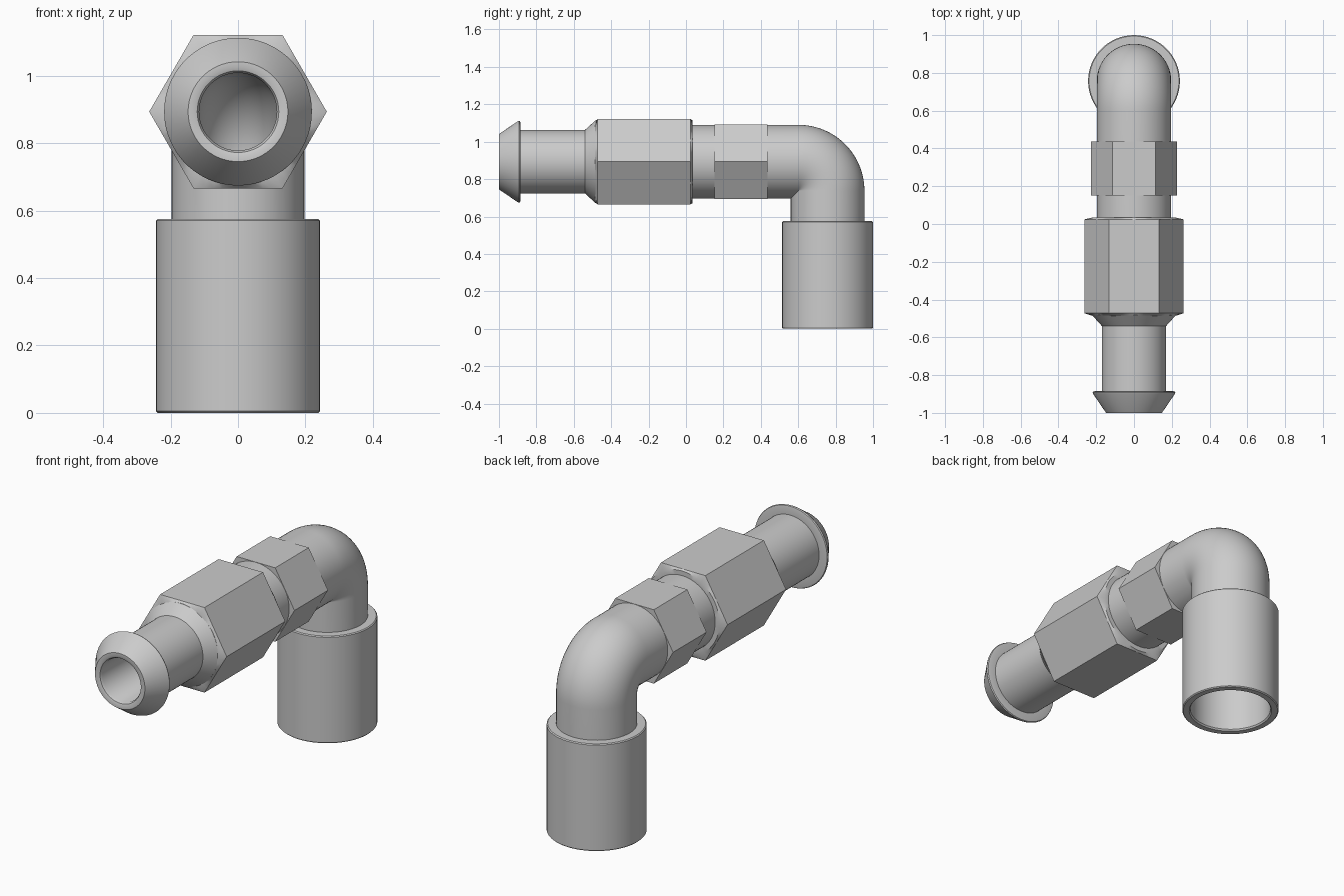
import bpy
import bmesh
from math import cos, sin, pi, radians
from mathutils import Vector

SIDES = 60
AXIS_Z = 0.893      # height of the horizontal bore
DROP_Y = 0.757      # position of the vertical bore
BEND = 0.155        # centreline radius of the elbow

if "Cube" in bpy.data.objects:
    bpy.data.objects.remove(bpy.data.objects["Cube"])


def section(y, z, turn, radius, hexagonal=False):
    """Ring of points across a path heading +y, pitched down by turn.
    For hexagons, radius is half the distance across flats."""
    up = Vector((0, sin(turn), cos(turn)))
    ring = []
    for i in range(SIDES):
        a = 2 * pi * i / SIDES
        r = radius / cos(a % (pi / 3) - pi / 6) if hexagonal else radius
        # keep the corner exact despite rounding
        if hexagonal and i % (SIDES // 6) == 0:
            r = radius / cos(pi / 6)
        ring.append(Vector((r * cos(a), y, z)) + up * r * sin(a))
    return ring


def loft(name, rings):
    """Skin a closed cycle of rings: along the outside, back down the bore."""
    bm = bmesh.new()
    loops = [[bm.verts.new(p) for p in ring] for ring in rings]
    for a, b in zip(loops, loops[1:] + loops[:1]):
        for i in range(SIDES):
            j = (i + 1) % SIDES
            bm.faces.new((a[i], a[j], b[j], b[i]))
    bmesh.ops.recalc_face_normals(bm, faces=bm.faces)
    mesh = bpy.data.meshes.new(name)
    bm.to_mesh(mesh)
    bm.free()
    obj = bpy.data.objects.new(name, mesh)
    bpy.context.collection.objects.link(obj)
    bpy.ops.object.select_all(action='DESELECT')
    obj.select_set(True)
    bpy.context.view_layer.objects.active = obj
    bpy.ops.object.shade_smooth_by_angle(angle=radians(30))
    return obj


def along_y(name, profile):
    loft(name, [section(p[0], AXIS_Z, 0, *p[1:]) for p in profile])


def elbow_path(radius):
    """Rings along the horizontal run, round the bend and down the drop."""
    y0, z0 = DROP_Y - BEND, AXIS_Z - BEND
    rings = [section(0, AXIS_Z, 0, radius)]
    for i in range(25):
        t = pi / 2 * i / 24
        rings.append(section(y0 + BEND * sin(t), z0 + BEND * cos(t), t, radius))
    rings.append(section(DROP_Y, 0.45, pi / 2, radius))
    return rings


# Barbed hose tail with a rounded lip, flaring into the nut
along_y("hose_tail", [
    (-0.985, 0.115), (-0.996, 0.121), (-1.0, 0.132), (-1.0, 0.148),
    (-0.9, 0.216), (-0.893, 0.219), (-0.887, 0.216), (-0.885, 0.208),
    (-0.885, 0.17), (-0.54, 0.17), (-0.485, 0.22), (-0.4, 0.22),
    (0.0, 0.19), (0.0, 0.115)])

# Large union nut with lightly chamfered corners
along_y("union_nut", [
    (-0.487, 0.217), (-0.472, 0.228, True), (0.024, 0.228, True),
    (0.034, 0.222), (0.034, 0.195), (-0.487, 0.16)])

# Smaller hexagon on the elbow body
along_y("body_hex", [
    (0.152, 0.198, True), (0.436, 0.198, True), (0.436, 0.18), (0.152, 0.18)])

# Hollow elbow
loft("elbow", elbow_path(0.197) + elbow_path(0.115)[::-1])

# Open socket around the drop of the elbow
loft("socket", [section(DROP_Y, z, pi / 2, r) for z, r in (
    (0.575, 0.19), (0.575, 0.238), (0.57, 0.243), (0.005, 0.243),
    (0.0, 0.238), (0.0, 0.208), (0.008, 0.202), (0.46, 0.202), (0.46, 0.19))])
